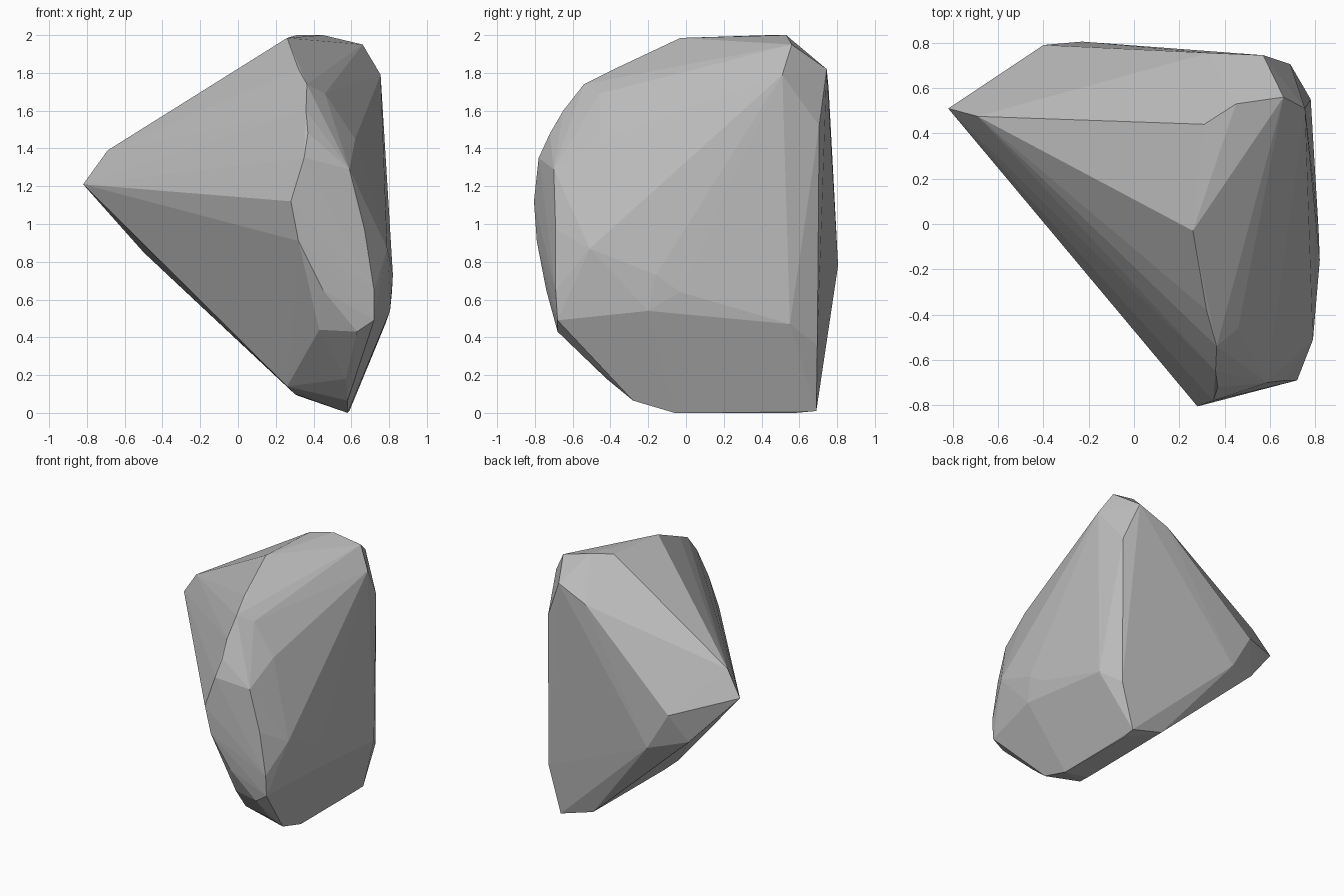
import bpy, bmesh

# Corner points of the boulder, grouped by region
tip = [(-.82, .51, 1.21), (-.69, .475, 1.39), (-.5, .68, .85)]
crown = [(.26, -.03, 1.985), (.31, .44, 2), (.45, .53, 2), (.66, .56, 1.95), (.755, .51, 1.79)]
front_ridge = [(.32, -.38, 1.82), (.365, -.54, 1.74), (.36, -.65, 1.6), (.37, -.72, 1.48),
               (.35, -.78, 1.35), (.28, -.805, 1.12), (.32, -.79, .91), (.45, -.74, .65),
               (.63, -.68, .43), (.72, -.68, .49)]
right_side = [(.46, -.46, 1.69), (.62, -.45, 1.45), (.59, -.7, 1.29), (.67, -.69, .97),
              (.72, -.69, .65), (.79, -.51, .87), (.82, -.16, .73), (.815, -.03, .64),
              (.805, -.2, .54), (.78, .55, .47)]
back = [(.57, .745, 1.82), (.33, .755, 1.72), (.69, .705, 1.52), (.69, .695, .36),
        (-.4, .79, 1.07), (-.23, .805, .78)]
base = [(.43, -.64, .44), (.26, -.28, .14), (.57, -.42, .18), (.58, -.28, .065),
        (.58, -.06, 0), (.58, .58, 0), (.59, .69, .01), (.32, .68, .09), (.3, -.15, .1)]

# Wrap the points in a faceted shell
bm = bmesh.new()
for p in tip + crown + front_ridge + right_side + back + base:
    bm.verts.new(p)
bmesh.ops.convex_hull(bm, input=bm.verts[:])
loose = [v for v in bm.verts if not v.link_faces]
bmesh.ops.delete(bm, geom=loose, context='VERTS')
bmesh.ops.recalc_face_normals(bm, faces=bm.faces[:])

mesh = bpy.data.meshes.new("boulder")
bm.to_mesh(mesh)
bm.free()
boulder = bpy.data.objects.new("boulder", mesh)
bpy.context.collection.objects.link(boulder)

# Stone colour
stone = bpy.data.materials.new("grey_stone")
stone.diffuse_color = (.5, .5, .5, 1)
mesh.materials.append(stone)
